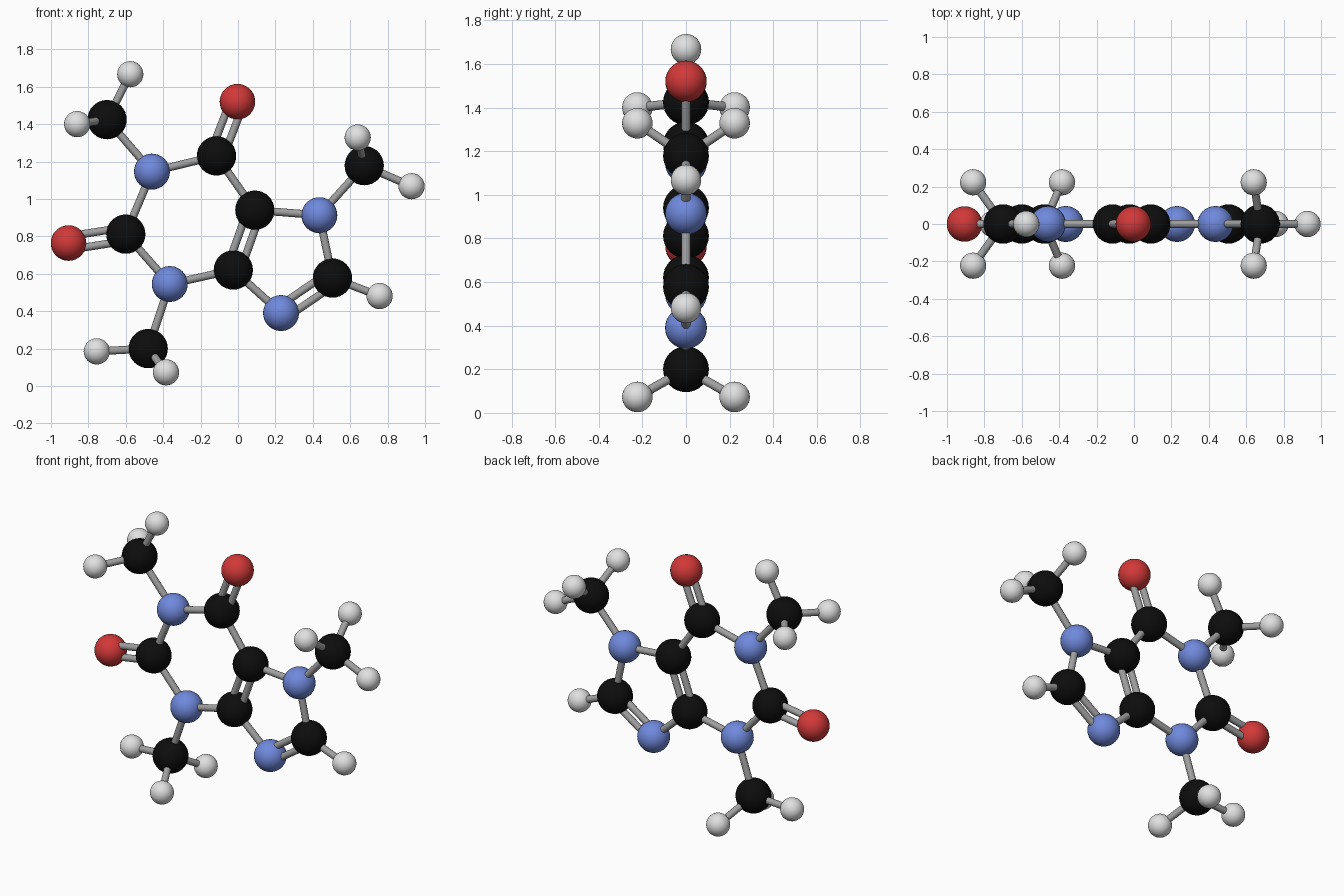
import bpy
from mathutils import Vector

cube = bpy.data.objects.get("Cube")
if cube:
    bpy.data.objects.remove(cube, do_unlink=True)


def material(name, rgb):
    m = bpy.data.materials.new(name)
    m.use_nodes = True
    m.diffuse_color = (*rgb, 1)
    m.node_tree.nodes["Principled BSDF"].inputs["Base Color"].default_value = (*rgb, 1)
    return m


black = material("carbon black", (0.004, 0.004, 0.004))
blue = material("nitrogen blue", (0.16, 0.25, 0.72))
red = material("oxygen red", (0.65, 0.04, 0.04))
white = material("hydrogen white", (0.75, 0.75, 0.75))
grey = material("bond grey", (0.35, 0.35, 0.35))

# Ball radius and colour for each kind
KINDS = {"carbon": (0.105, black), "nitrogen": (0.096, blue),
         "oxygen": (0.095, red), "hydrogen": (0.07, white)}
BOND_RADIUS = 0.021
DOUBLE_OFFSET = 0.036


def finish(name, mat):
    ob = bpy.context.object
    ob.name = name
    ob.data.materials.append(mat)
    bpy.ops.object.shade_smooth_by_angle()


def ball(name, kind, pos):
    radius, mat = KINDS[kind]
    bpy.ops.mesh.primitive_uv_sphere_add(segments=32, ring_count=16, radius=radius, location=pos)
    finish(name, mat)


def rod(name, a, b):
    d = b - a
    bpy.ops.mesh.primitive_cylinder_add(vertices=16, radius=BOND_RADIUS, depth=d.length,
                                        location=(a + b) / 2)
    bpy.context.object.rotation_euler = d.to_track_quat("Z", "Y").to_euler()
    finish(name, grey)


def bond(name, a, b, double=False):
    if not double:
        rod(name, a, b)
        return
    # Paired rods lie side by side in the ring plane
    side = (b - a).cross(Vector((0, 1, 0))).normalized() * DOUBLE_OFFSET
    for label, s in (("upper", 1), ("lower", -1)):
        rod(f"{name}_{label}", a + side * s, b + side * s)


# Flat skeleton: name -> kind, x, z
atoms = {
    "upper_nitrogen": ("nitrogen", -0.46, 1.146),
    "top_carbon": ("carbon", -0.115, 1.23),
    "shared_upper_carbon": ("carbon", 0.09, 0.94),
    "shared_lower_carbon": ("carbon", -0.025, 0.62),
    "lower_nitrogen": ("nitrogen", -0.365, 0.545),
    "side_carbon": ("carbon", -0.60, 0.812),
    "small_ring_nitrogen": ("nitrogen", 0.435, 0.913),
    "small_ring_carbon": ("carbon", 0.505, 0.577),
    "bottom_nitrogen": ("nitrogen", 0.23, 0.39),
    "top_oxygen": ("oxygen", -0.003, 1.52),
    "side_oxygen": ("oxygen", -0.906, 0.764),
    "ring_hydrogen": ("hydrogen", 0.757, 0.481),
    "upper_methyl": ("carbon", -0.70, 1.424),
    "outer_methyl": ("carbon", 0.675, 1.178),
    "lower_methyl": ("carbon", -0.48, 0.20),
}
pos = {n: Vector((x, 0, z)) for n, (_, x, z) in atoms.items()}
for n, (kind, _, _) in atoms.items():
    ball(n, kind, pos[n])

# Rings
large = ["upper_nitrogen", "top_carbon", "shared_upper_carbon",
         "shared_lower_carbon", "lower_nitrogen", "side_carbon"]
small = ["shared_upper_carbon", "small_ring_nitrogen", "small_ring_carbon",
         "bottom_nitrogen", "shared_lower_carbon"]
pairs = list(zip(large, large[1:] + large[:1])) + list(zip(small, small[1:]))
# Branches
pairs += [("top_carbon", "top_oxygen"), ("side_carbon", "side_oxygen"),
          ("small_ring_carbon", "ring_hydrogen"), ("upper_nitrogen", "upper_methyl"),
          ("small_ring_nitrogen", "outer_methyl"), ("lower_nitrogen", "lower_methyl")]
doubles = {("shared_upper_carbon", "shared_lower_carbon"), ("small_ring_carbon", "bottom_nitrogen"),
           ("top_carbon", "top_oxygen"), ("side_carbon", "side_oxygen")}
for a, b in pairs:
    bond(f"bond_{a}_to_{b}", pos[a], pos[b], (a, b) in doubles)

# Methyl hydrogens: one in the plane, a mirrored pair in front and behind
methyls = {"upper_methyl": ((-0.576, 1.667), (-0.86, 1.40)),
           "outer_methyl": ((0.928, 1.068), (0.64, 1.328)),
           "lower_methyl": ((-0.755, 0.185), (-0.385, 0.073))}
for n, ((fx, fz), (px, pz)) in methyls.items():
    for label, p in (("flat", (fx, 0, fz)), ("front", (px, -0.223, pz)), ("back", (px, 0.223, pz))):
        p = Vector(p)
        ball(f"{n}_{label}_hydrogen", "hydrogen", p)
        bond(f"{n}_{label}_bond", pos[n], p)
